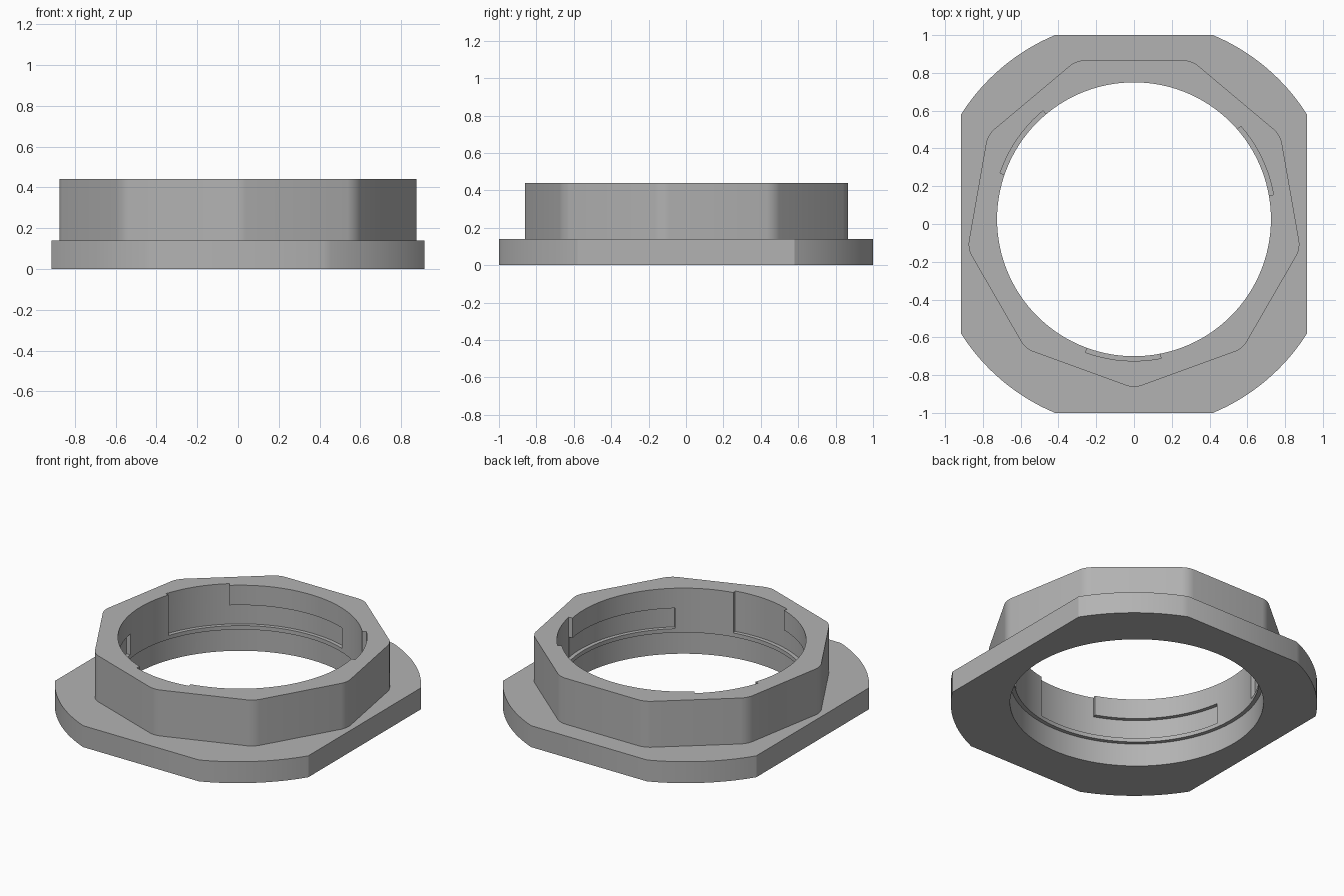
import bpy, bmesh, math
from math import cos, sin, radians

cube = bpy.data.objects.get("Cube")
if cube:
    bpy.data.objects.remove(cube, do_unlink=True)

CY = 0.025                      # bore centre, slightly behind the flange centre
BORE, WIDE = 0.725, 0.75        # narrow upper bore, wide lower bore and slots
FLANGE_Z, TOP_Z, STEP_Z = 0.14, 0.44, 0.15

grey = bpy.data.materials.new("plain grey")
grey.use_nodes = True
colour = (0.45, 0.45, 0.45, 1)
grey.diffuse_color = colour
grey.node_tree.nodes["Principled BSDF"].inputs["Base Color"].default_value = colour


def arc(r, a0, a1, n, cy=CY):
    """Points on an arc, both ends included."""
    return [(r * cos(radians(a0 + (a1 - a0) * i / n)),
             cy + r * sin(radians(a0 + (a1 - a0) * i / n))) for i in range(n + 1)]


def prism(name, outline, z0, z1, round_corners=0):
    """Extrude a counter-clockwise outline from z0 to z1."""
    bm = bmesh.new()
    face = bm.faces.new([bm.verts.new((x, y, z0)) for x, y in outline])
    new = bmesh.ops.extrude_face_region(bm, geom=[face])["geom"]
    bmesh.ops.translate(bm, vec=(0, 0, z1 - z0),
                        verts=[g for g in new if isinstance(g, bmesh.types.BMVert)])
    if round_corners:
        uprights = [e for e in bm.edges
                    if abs(e.verts[0].co.z - e.verts[1].co.z) > 0.01]
        bmesh.ops.bevel(bm, geom=uprights, offset=round_corners, segments=4,
                        profile=0.5, affect='EDGES')
    bmesh.ops.recalc_face_normals(bm, faces=bm.faces)
    mesh = bpy.data.meshes.new(name)
    bm.to_mesh(mesh)
    bm.free()
    mesh.materials.append(grey)
    obj = bpy.data.objects.new(name, mesh)
    bpy.context.collection.objects.link(obj)
    return obj


def combine(target, tool, operation):
    """Apply a boolean and discard the tool."""
    tool.hide_render = True
    bpy.ops.object.select_all(action='DESELECT')
    bpy.context.view_layer.objects.active = target
    target.select_set(True)
    mod = target.modifiers.new(operation.lower(), 'BOOLEAN')
    mod.object, mod.operation, mod.solver = tool, operation, 'EXACT'
    bpy.ops.object.modifier_apply(modifier=mod.name)
    bpy.data.objects.remove(tool, do_unlink=True)


# Flange: a disc with four flats
R, HALF_X, HALF_Y = 1.084, 0.915, 1.0
low = math.degrees(math.acos(HALF_X / R))
high = math.degrees(math.asin(HALF_Y / R))
outline = []
for start, end in ((low, high), (180 - high, 180 - low),
                   (180 + low, 180 + high), (360 - high, 360 - low)):
    outline += arc(R, start, end, 16, 0)
ring = prism("mounting_ring", outline, 0, FLANGE_Z)

# Nine-sided collar with softened corners
collar = prism("collar", arc(0.895, -90, 270, 9)[:-1], 0.05, TOP_Z, 0.04)
combine(ring, collar, 'UNION')

# Stepped bore
combine(ring, prism("bore_cutter", arc(BORE, 0, 360, 120)[:-1], -0.1, 0.6), 'DIFFERENCE')
combine(ring, prism("lower_bore_cutter", arc(WIDE, 0, 360, 120)[:-1], -0.1, STEP_Z),
        'DIFFERENCE')


# Three twist-lock slots: an open entry and a longer covered channel
def sector(name, a0, a1, z0, z1):
    n = max(4, round((a1 - a0) / 3))
    return prism(name, arc(WIDE, a0, a1, n) + arc(0.6, a1, a0, n), z0, z1)


for turn in (0, 120, 240):
    combine(ring, sector("channel_cutter", turn - 51, turn + 41, 0.176, 0.31), 'DIFFERENCE')
    combine(ring, sector("entry_cutter", turn + 10, turn + 41, 0.176, 0.6), 'DIFFERENCE')

bpy.context.view_layer.objects.active = ring
ring.select_set(True)
bpy.ops.object.shade_smooth_by_angle(angle=radians(30))
